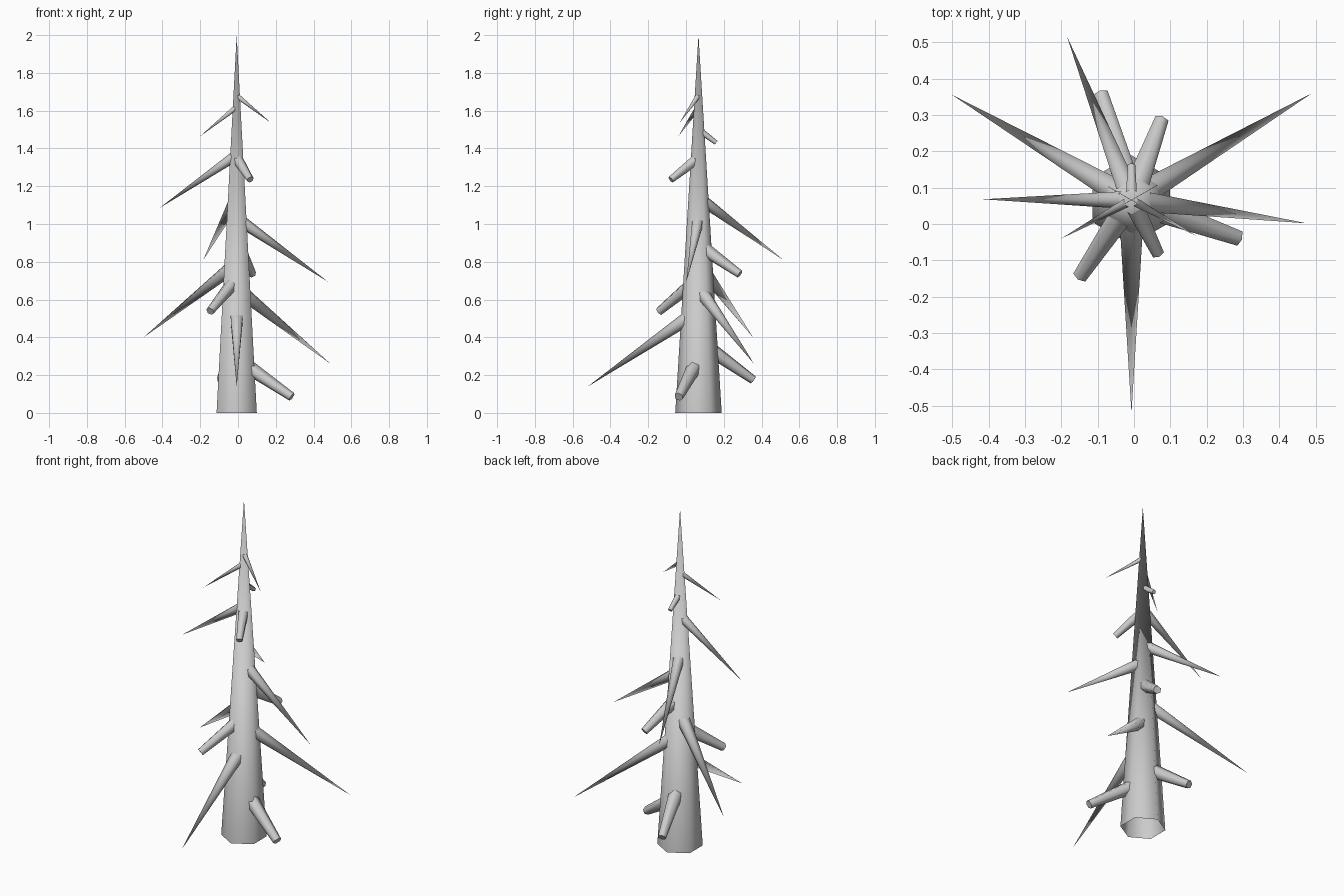
import bpy, bmesh, math
from mathutils import Vector, Matrix

if "Cube" in bpy.data.objects:
    bpy.data.objects.remove(bpy.data.objects["Cube"])

AX, AY = -0.007, 0.066          # trunk axis


def tapered(name, start, end, r1, r2, cap_start=False):
    """Six-sided tapered limb running from start to end."""
    start, end = Vector(start), Vector(end)
    d = end - start
    bm = bmesh.new()
    bmesh.ops.create_cone(bm, cap_ends=True, segments=6, radius1=r1,
                          radius2=r2, depth=d.length)
    bmesh.ops.remove_doubles(bm, verts=bm.verts, dist=1e-5)
    if not cap_start:
        low = [f for f in bm.faces if len(f.verts) == 6
               and f.calc_center_median().z < 0]
        bmesh.ops.delete(bm, geom=low, context='FACES_ONLY')
    rot = Matrix() if d.xy.length < 1e-6 else d.to_track_quat('Z', 'Y').to_matrix().to_4x4()
    bm.transform(Matrix.Translation((start + end) / 2) @ rot)
    me = bpy.data.meshes.new(name)
    bm.to_mesh(me)
    bm.free()
    ob = bpy.data.objects.new(name, me)
    bpy.context.collection.objects.link(ob)
    bpy.ops.object.select_all(action='DESELECT')
    ob.select_set(True)
    bpy.context.view_layer.objects.active = ob
    bpy.ops.object.shade_smooth_by_angle(angle=math.radians(70))
    return ob


# Trunk: tall hexagonal spire, open underneath
tapered("trunk", (AX, AY, 0), (AX, AY, 2), 0.123, 0)

# Pointed drooping branches: height on the trunk axis, tip position
spikes = [
    (0.54, (-0.007, -0.52, 0.14)),
    (0.66, (0.49, 0.36, 0.26)),
    (0.79, (-0.50, 0.355, 0.40)),
    (1.03, (0.475, 0.002, 0.695)),
    (1.14, (-0.184, 0.515, 0.81)),
    (1.365, (-0.415, 0.068, 1.085)),
    (1.62, (-0.20, -0.04, 1.465)),
    (1.68, (0.172, -0.033, 1.537)),
]
for i, (z, tip) in enumerate(spikes):
    root = Vector((AX, AY, z))
    tapered(f"branch_{i + 1}", root, tip, 0.058 * (Vector(tip) - root).length, 0)

# Broken stubs: height on the axis, end centre, root radius, end radius
stubs = [
    (0.285, (0.285, -0.038, 0.085), 0.044, 0.024),
    (0.38, (-0.09, 0.355, 0.175), 0.044, 0.023),
    (0.71, (-0.147, -0.142, 0.538), 0.040, 0.023),
    (0.89, (0.075, 0.285, 0.735), 0.040, 0.022),
    (1.35, (0.065, -0.08, 1.235), 0.030, 0.019),
    (1.50, (-0.007, 0.16, 1.43), 0.018, 0.012),
]
for i, (z, end, r1, r2) in enumerate(stubs):
    tapered(f"broken_branch_{i + 1}", (AX, AY, z), end, r1, r2)
